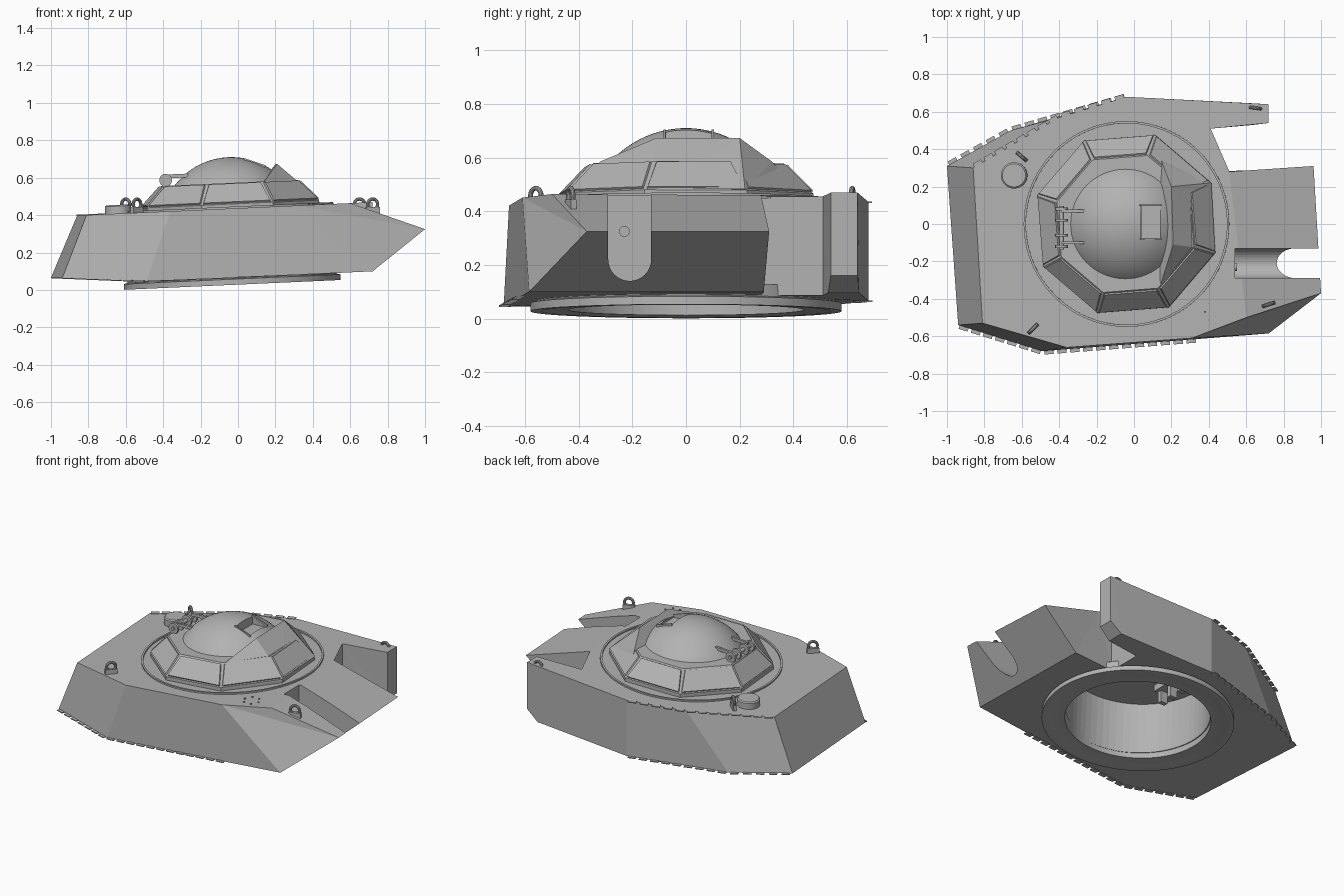
import bpy, bmesh, math
from mathutils import Matrix, Vector

cube = bpy.data.objects.get("Cube")
if cube:
    bpy.data.objects.remove(cube, do_unlink=True)

grey = bpy.data.materials.new("plain_grey")
grey.use_nodes = True
COLOUR = (0.45, 0.45, 0.45, 1)
grey.diffuse_color = COLOUR
grey.node_tree.nodes["Principled BSDF"].inputs["Base Color"].default_value = COLOUR

TILT = Matrix.Rotation(-0.045, 4, 'Y')
DECK = Matrix.Translation((-0.04, 0, 0.437)) @ TILT


def make(name, bm, matrix=Matrix(), smooth=False):
    bmesh.ops.recalc_face_normals(bm, faces=bm.faces)
    mesh = bpy.data.meshes.new(name)
    bm.to_mesh(mesh)
    bm.free()
    mesh.materials.append(grey)
    ob = bpy.data.objects.new(name, mesh)
    bpy.context.collection.objects.link(ob)
    ob.matrix_world = matrix
    bpy.context.view_layer.update()
    if smooth:
        bpy.ops.object.select_all(action='DESELECT')
        ob.select_set(True)
        bpy.context.view_layer.objects.active = ob
        bpy.ops.object.shade_smooth_by_angle(angle=math.radians(35))
    return ob


def place(loc, turn=0):
    return Matrix.Translation(loc) @ Matrix.Rotation(turn, 4, 'Z')


def add_box(bm, size, matrix):
    bmesh.ops.create_cube(bm, size=1, matrix=matrix @ Matrix.Diagonal((*size, 1)))


def add_rod(bm, radius, length, matrix, sides=24):
    bmesh.ops.create_cone(bm, cap_ends=True, segments=sides, radius1=radius,
                          radius2=radius, depth=length, matrix=matrix)


def lathe(profile, steps=64, closed=False):
    """Spin (radius, height) points around z."""
    bm = bmesh.new()
    verts = [bm.verts.new((r, 0, z)) for r, z in profile]
    pairs = list(zip(verts, verts[1:])) + ([(verts[-1], verts[0])] if closed else [])
    edges = [bm.edges.new(p) for p in pairs]
    bmesh.ops.spin(bm, geom=verts + edges, axis=(0, 0, 1), cent=(0, 0, 0),
                   angle=math.tau, steps=steps, use_merge=True)
    bmesh.ops.remove_doubles(bm, verts=bm.verts, dist=0.0005)
    return bm


def cut(ob, cutter):
    """Subtract a cutter and remove it."""
    mod = ob.modifiers.new("cut", 'BOOLEAN')
    mod.operation, mod.solver, mod.object = 'DIFFERENCE', 'EXACT', cutter
    bpy.context.view_layer.objects.active = ob
    bpy.ops.object.modifier_apply(modifier=mod.name)
    bpy.data.objects.remove(cutter, do_unlink=True)


# Hull: columns of points, top to bottom, around the outline
def top(x, y):
    return (x, y, 0.437 + 0.045 * x)


def low(x, y):
    return (x, y, max(0.067 + 0.045 * x, 0.045 - 0.04 * (x + 0.49)))


columns = [
    [top(-0.86, 0.30), low(-1.0, 0.31)],
    [top(-0.81, -0.53), low(-0.94, -0.54)],
    [top(-0.36, -0.66), low(-0.49, -0.68)],
    [top(0.31, -0.61), low(0.34, -0.615)],
    [top(0.60, -0.50), (1.0, -0.37, 0.325), low(0.72, -0.585)],
    [top(0.51, 0.28), (0.96, 0.31, 0.325), low(0.70, 0.29)],
    [top(0.41, 0.28), low(0.41, 0.28)],
    [top(0.41, 0.51), low(0.41, 0.51)],
    [top(0.72, 0.54), (0.72, 0.54, 0.16), low(0.64, 0.53)],
    [top(0.72, 0.64), (0.72, 0.64, 0.16), low(0.64, 0.645)],
    [top(-0.04, 0.68), low(-0.04, 0.68)],
    [top(-0.40, 0.57), low(-0.66, 0.50)],
]
bm = bmesh.new()
cols = [[bm.verts.new(p) for p in c] for c in columns]
for a, b in zip(cols, cols[1:] + cols[:1]):
    if len(a) == len(b):
        for i in range(len(a) - 1):
            bm.faces.new((a[i], a[i + 1], b[i + 1], b[i]))
    else:
        loop = a + b[::-1]
        for p, q in zip(loop[1:], loop[2:]):
            bm.faces.new((loop[0], p, q))
caps = [bm.faces.new([c[0] for c in cols]), bm.faces.new([c[-1] for c in cols])]
bmesh.ops.triangulate(bm, faces=caps)
hull = make("turret_hull", bm)

# Crew opening under the hull
bm = bmesh.new()
add_rod(bm, 0.44, 0.5, Matrix.Translation((-0.03, 0, 0.16)) @ TILT, 64)
cut(hull, make("opening_cutter", bm))

# Round-bottomed sight slot in the nose
bm = bmesh.new()
outline = [(0.08 * math.cos(t), 0.08 * math.sin(t))
           for t in [math.pi + math.pi * i / 16 for i in range(17)]]
outline += [(0.08, 0.4), (-0.08, 0.4)]
face = bm.faces.new([bm.verts.new((0.54, y - 0.21, z + 0.22)) for y, z in outline])
ext = bmesh.ops.extrude_face_region(bm, geom=[face])
bmesh.ops.translate(bm, vec=(0.6, 0, 0),
                    verts=[v for v in ext["geom"] if isinstance(v, bmesh.types.BMVert)])
cut(hull, make("slot_cutter", bm))

# Sight lens on the back wall of the slot
bm = bmesh.new()
add_rod(bm, 0.02, 0.02, Matrix.Translation((0.54, -0.23, 0.325)) @ Matrix.Rotation(math.pi / 2, 4, 'Y'))
make("sight_lens", bm, smooth=True)

# Bearing ring below, and thin lip ring on the roof
ring = [(0.44, 0.005), (0.52, 0.005), (0.54, 0), (0.58, 0), (0.58, 0.03),
        (0.56, 0.035), (0.56, 0.08), (0.44, 0.08)]
make("bearing_ring", lathe(ring, 96, True), Matrix.Translation((-0.03, 0, 0.027)) @ TILT, True)
lip = [(0.538, -0.01), (0.538, 0.008), (0.55, 0.008), (0.55, -0.01)]
make("roof_lip", lathe(lip, 96, True), DECK, True)

# Octagonal cupola with raised side plates
bm = bmesh.new()
levels = [(0.50, -0.01), (0.50, 0.022), (0.385, 0.135)]
rings = [[bm.verts.new((r * math.cos(a), r * math.sin(a), z))
          for a in [math.radians(27 + 45 * k) for k in range(8)]] for r, z in levels]
panels = []
for n, (lo, hi) in enumerate(zip(rings, rings[1:])):
    for k in range(8):
        f = bm.faces.new((lo[k], lo[(k + 1) % 8], hi[(k + 1) % 8], hi[k]))
        if n == 1:
            panels.append(f)
roof = bm.faces.new(rings[-1])
bm.faces.new(rings[0][::-1])
bmesh.ops.recalc_face_normals(bm, faces=bm.faces)
bmesh.ops.inset_individual(bm, faces=panels, thickness=0.012, depth=0)
bmesh.ops.inset_individual(bm, faces=panels, thickness=0.003, depth=0.008)
make("cupola_base", bm, DECK)

# Raised wedge in front of the dome
bm = bmesh.new()
for p in [(0.25, 0.20, 0.225), (0.26, -0.11, 0.225), (0.455, 0.22, 0.025),
          (0.475, -0.14, 0.025), (0.20, 0.32, 0.14), (0.19, -0.32, 0.14),
          (0.16, 0.43, 0.025), (0.22, -0.43, 0.025), (0.1, 0, 0.03)]:
    bm.verts.new(p)
bmesh.ops.convex_hull(bm, input=bm.verts)
make("cupola_wedge", bm, DECK)

# Dome with a hatch recess
R, PEAK = 0.38, 0.273
span = math.asin(0.31 / R)
arc = [(R * math.sin(span * i / 14), PEAK - R + R * math.cos(span * i / 14)) for i in range(15)]
dome = make("cupola_dome", lathe(arc + [(0.31, 0.1), (0, 0.1)]), DECK)
bm = bmesh.new()
add_box(bm, (0.10, 0.17, 0.1), place((0.14, 0.01, 0.255)))
cut(dome, make("hatch_cutter", bm, DECK))
bpy.ops.object.select_all(action='DESELECT')
dome.select_set(True)
bpy.ops.object.shade_smooth_by_angle(angle=math.radians(35))

# Thin dome seam beside the hatch
bm = bmesh.new()
for s in (-1, 1):
    add_box(bm, (0.12, 0.008, 0.015), place((0.14, 0.01 + s * 0.09, 0.235)) @ Matrix.Rotation(0.37, 4, 'Y'))
make("hatch_frame", bm, DECK)

# Hinge assembly at the back of the cupola
bm = bmesh.new()
add_rod(bm, 0.012, 0.23, place((-0.34, -0.02, 0.165)) @ Matrix.Rotation(math.pi / 2, 4, 'X'))
for y in (-0.12, -0.06, 0.02, 0.08):
    add_rod(bm, 0.034, 0.015, place((-0.34, y, 0.165)) @ Matrix.Rotation(math.pi / 2, 4, 'X'))
    add_box(bm, (0.04, 0.015, 0.06), place((-0.34, y, 0.14)))
for y in (-0.1, 0.07):
    add_box(bm, (0.12, 0.015, 0.02), place((-0.28, y, 0.185)))
make("dome_hinge", bm, DECK, True)

# Lifting eyes
eye = [(0.028 + 0.009 * math.cos(t), 0.009 * math.sin(t))
       for t in [math.tau * i / 10 for i in range(10)]]
for name, x, y, turn in [("front_left", 0.65, 0.62, -8), ("front_right", 0.72, -0.43, 18),
                         ("back_left", -0.60, 0.36, -40), ("back_right", -0.54, -0.56, 45)]:
    at = place((x, y, 0.458), math.radians(turn))
    make("lifting_eye_" + name, lathe(eye, 24, True), at @ Matrix.Rotation(math.pi / 2, 4, 'X'), True)
    bm = bmesh.new()
    add_box(bm, (0.075, 0.022, 0.05), place((0, 0, -0.04)))
    make("eye_foot_" + name, bm, at)

# Roof vent cap
cap = [(0, -0.02), (0.07, -0.02), (0.07, 0.038), (0.062, 0.045), (0, 0.045)]
make("roof_vent", lathe(cap, 40), Matrix.Translation((-0.64, 0.26, 0.41)) @ TILT, True)

# Small bolts on the roof
bm = bmesh.new()
for k in range(6):
    a = math.tau * k / 6
    add_rod(bm, 0.006, 0.012, place((0.43 + 0.05 * math.cos(a), -0.47 + 0.05 * math.sin(a), 0.457)), 8)
make("roof_bolts", bm)


# Rows of small tabs along the hull edges
def tabs(bm, a, b):
    a, b = Vector(a), Vector(b)
    d = b - a
    turn = math.atan2(d.y, d.x)
    out = Vector((d.y, -d.x, 0)).normalized() * 0.004
    count = int(d.length / 0.065)
    for i in range(count):
        add_box(bm, (0.05, 0.03, 0.006), place(a + d * (i + 0.5) / count + out, turn))


bm = bmesh.new()
for i, j in [(1, 2), (2, 3), (10, 11), (11, 0)]:
    tabs(bm, columns[i][-1], columns[j][-1])
tabs(bm, columns[10][0], columns[11][0])
tabs(bm, columns[11][0], columns[0][0])
make("edge_tabs", bm)

# Sight bracket hanging inside the crew opening
bm = bmesh.new()
add_box(bm, (0.10, 0.22, 0.04), place((-0.30, 0, 0.38)))
for y in (-0.09, 0, 0.09):
    add_box(bm, (0.05, 0.03, 0.09), place((-0.30, y, 0.33)))
make("inner_sight_bracket", bm)
